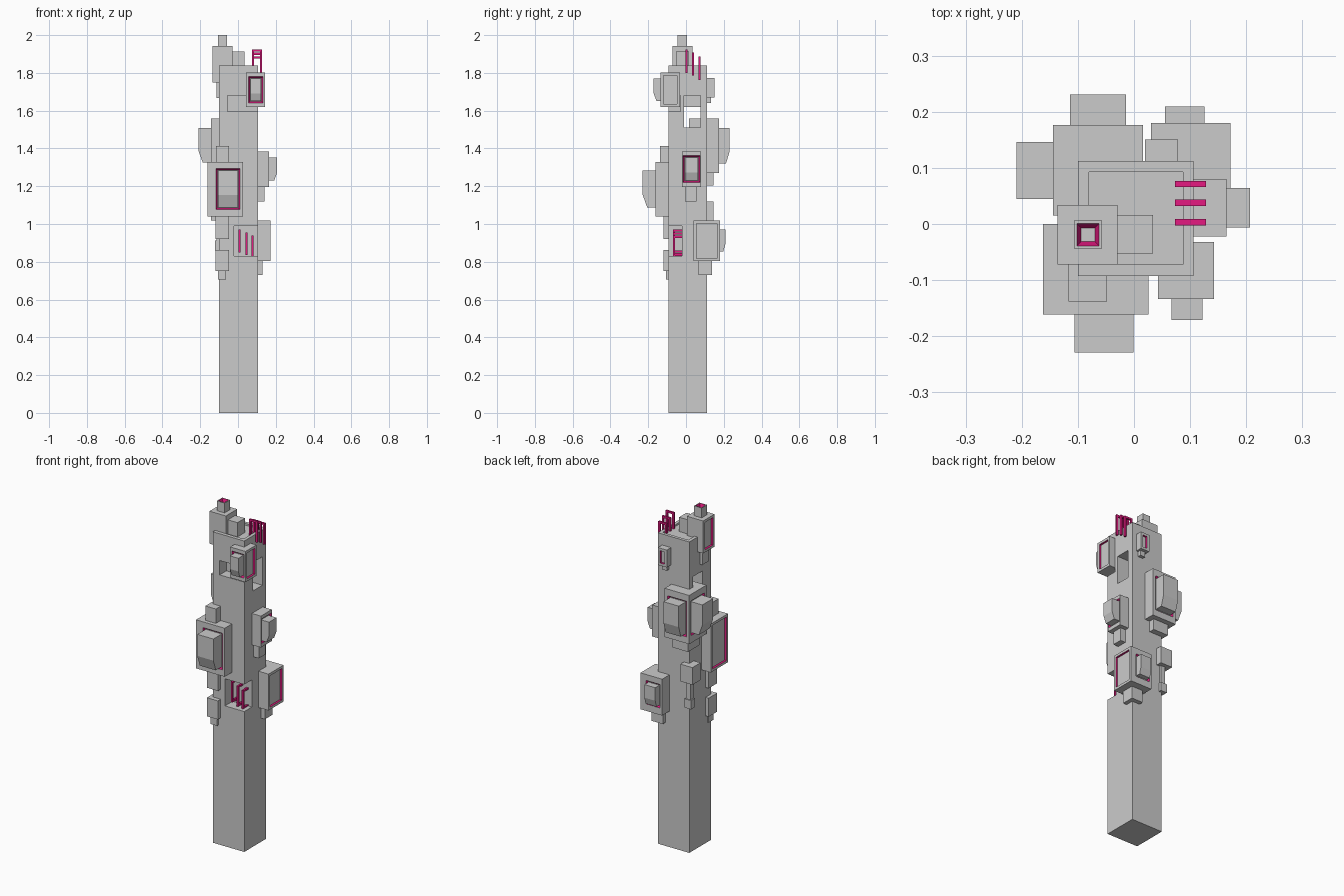
import bpy, bmesh
from mathutils import Vector

if "Cube" in bpy.data.objects:
    bpy.data.objects.remove(bpy.data.objects["Cube"])

pink = bpy.data.materials.new("pink_trim")
pink.diffuse_color = (0.78, 0.01, 0.22, 1)
pink.use_nodes = True
pink.node_tree.nodes["Principled BSDF"].inputs["Base Color"].default_value = pink.diffuse_color
DIRS = {"front": (0, -1, 0), "back": (0, 1, 0), "left": (-1, 0, 0),
        "right": (1, 0, 0), "top": (0, 0, 1)}


def finish(name, bm, mats=()):
    bmesh.ops.recalc_face_normals(bm, faces=bm.faces)
    me = bpy.data.meshes.new(name)
    bm.to_mesh(me)
    bm.free()
    for m in mats:
        me.materials.append(m)
    ob = bpy.data.objects.new(name, me)
    bpy.context.collection.objects.link(ob)
    return ob


def add_box(bm, x0, x1, y0, y1, z0, z1):
    for v in bmesh.ops.create_cube(bm, size=1)["verts"]:
        v.co = Vector((x1 if v.co.x > 0 else x0, y1 if v.co.y > 0 else y0,
                       z1 if v.co.z > 0 else z0))


def box(name, *b):
    bm = bmesh.new()
    add_box(bm, *b)
    return finish(name, bm)


def recess(bm, side, rect, slope, depth):
    """Sink a pink-walled pit into one side; rect is its outer outline."""
    d = Vector(DIRS[side])
    f = max((f for f in bm.faces if f.normal.dot(d) > 0.99),
            key=lambda f: f.calc_center_median().dot(d))
    a, b = [i for i in range(3) if abs(d[i]) < 0.5]
    bmesh.ops.inset_individual(bm, faces=[f], thickness=0.008)
    c = f.calc_center_median()
    for v in f.verts:
        v.co[a] = rect[1] if v.co[a] > c[a] else rect[0]
        v.co[b] = rect[3] if v.co[b] > c[b] else rect[2]
    bm.normal_update()
    ring = bmesh.ops.inset_individual(bm, faces=[f], thickness=slope, depth=-depth)
    for r in ring["faces"]:
        r.material_index = 1
    bm.normal_update()


def canopy(name, side, rect, inner, outer):
    """Protruding block with its lower outside edge cut off."""
    u0, u1, z0, z1 = rect
    h, p = z1 - z0, outer - inner
    prof = [(inner, z0), (inner, z1), (outer, z1), (outer, z0 + 0.34 * h),
            (outer - 0.3 * p, z0)]
    bm = bmesh.new()
    caps = []
    for u in (u0, u1):
        caps.append([bm.verts.new((u, o, z) if side in ("front", "back") else (o, u, z))
                     for o, z in prof])
        bm.faces.new(caps[-1])
    for i in range(5):
        j = (i + 1) % 5
        bm.faces.new((caps[0][i], caps[0][j], caps[1][j], caps[1][i]))
    finish(name, bm)


def module(name, b, tips=(), pits=()):
    """Box with canopies in trimmed recesses (tips) and plain sunken panels (pits)."""
    bm = bmesh.new()
    add_box(bm, *b)
    bm.normal_update()
    base = {"front": b[2], "back": b[3], "left": b[0], "right": b[1]}
    t = 0.011
    for side, (u0, u1, z0, z1), out in tips:
        recess(bm, side, (u0 - t, u1 + t, z0 - t, z1 + t), t, 0.01)
        sign = sum(DIRS[side])
        canopy(name + "_" + side + "_canopy", side, (u0, u1, z0, z1),
               base[side] - sign * 0.01, out)
    for side in pits:
        u = b[2:4] if side in ("left", "right") else b[0:2]
        m = 0.015
        recess(bm, side, (u[0] + m, u[1] - m, b[4] + m, b[5] - m), 0.0003, 0.012)
    return finish(name, bm, (None, pink))


# main column with carved openings
column = box("column", -0.1, 0.106, -0.093, 0.112, 0, 1.838)
cuts = [(-0.02, 0.2, -0.2, -0.022, 0.83, 0.99),     # lower corner notch
        (-0.055, 0.2, -0.2, -0.03, 1.595, 1.68),    # upper front notch
        (0.0, 0.2, -0.01, 0.077, 1.512, 1.68),      # right pocket
        (-0.2, 0.05, -0.01, 0.077, 1.512, 1.62),    # through opening
        (-0.08, 0.087, -0.072, 0.093, 1.828, 1.9)]  # sunken roof
for c in cuts:
    cutter = box("cutter", *c)
    cutter.hide_render = True
    mod = column.modifiers.new("cut", "BOOLEAN")
    mod.operation, mod.solver, mod.object = "DIFFERENCE", "EXACT", cutter
    bpy.context.view_layer.objects.active = column
    bpy.ops.object.modifier_apply(modifier=mod.name)
    bpy.data.objects.remove(cutter)

# large modules
module("front_left_module", (-0.162, 0.026, -0.161, 0.0, 1.04, 1.327),
       [("front", (-0.106, -0.001, 1.088, 1.282), -0.229)], ["left"])
module("back_left_module", (-0.144, 0.016, 0.015, 0.176, 1.27, 1.558),
       [("back", (-0.114, -0.014, 1.32, 1.508), 0.231),
        ("left", (0.045, 0.146, 1.325, 1.508), -0.209)])
module("right_module", (0.06, 0.165, -0.022, 0.08, 1.197, 1.383),
       [("right", (-0.006, 0.064, 1.23, 1.352), 0.207)])
module("upper_right_module", (0.043, 0.143, -0.134, -0.032, 1.62, 1.802),
       [("front", (0.067, 0.122, 1.652, 1.77), -0.171)], ["right"])
module("lower_back_module", (0.03, 0.172, 0.04, 0.18, 0.803, 1.018),
       [("back", (0.055, 0.126, 0.855, 0.972), 0.209)], ["right"])
module("upper_back_module", (0.02, 0.078, 0.08, 0.151, 1.67, 1.773), pits=["back"])
module("roof_module", (-0.136, -0.029, -0.072, 0.034, 1.75, 1.942), pits=["left"])

# chimney with funnel-shaped pink opening
bm = bmesh.new()
add_box(bm, -0.107, -0.057, -0.044, 0.006, 1.93, 2.0)
bm.normal_update()
recess(bm, "top", (-0.102, -0.062, -0.039, 0.001), 0.011, 0.02)
finish("chimney", bm, (None, pink))

# small blocks above and below the modules
blocks = {
    "front_module_cap": (-0.117, -0.048, -0.138, -0.06, 1.32, 1.412),
    "front_module_foot": (-0.12, -0.048, -0.118, -0.04, 0.92, 1.045),
    "front_pod": (-0.12, -0.048, -0.12, -0.04, 0.752, 0.862),
    "front_pod_foot": (-0.105, -0.063, -0.106, -0.06, 0.705, 0.755),
    "back_module_foot": (-0.115, -0.015, 0.04, 0.146, 1.205, 1.275),
    "back_pod": (-0.144, -0.065, 0.07, 0.146, 1.018, 1.12),
    "back_pod_foot": (-0.122, -0.08, 0.09, 0.128, 0.86, 0.912),
    "back_pod_neck": (-0.115, -0.085, 0.09, 0.122, 0.9, 1.02),
    "right_module_foot": (0.08, 0.14, -0.005, 0.055, 1.12, 1.2),
    "lower_module_foot": (0.055, 0.13, 0.065, 0.138, 0.73, 0.805),
    "upper_back_foot": (0.033, 0.066, 0.09, 0.132, 1.64, 1.672),
    "roof_module_foot": (-0.115, -0.06, -0.05, 0.012, 1.668, 1.755),
    "roof_block": (-0.03, 0.034, -0.053, 0.016, 1.82, 1.912),
}
for n, b in blocks.items():
    box(n, *b)

# bent pink rails on the roof edge and in the lower notch
w = 0.011
bm = bmesh.new()
for y, top, low in ((0.003, 1.925, 1.80), (0.038, 1.907, 1.785), (0.071, 1.887, 1.762)):
    r = (y - w / 2, y + w / 2)
    add_box(bm, 0.073, 0.128, *r, top - w, top)
    add_box(bm, 0.073, 0.073 + w, *r, 1.82, top)
    add_box(bm, 0.128 - w, 0.128, *r, low, top)
finish("roof_rails", bm, (pink,))
bm = bmesh.new()
for x, top, low in ((0.008, 0.972, 0.85), (0.044, 0.955, 0.835), (0.077, 0.938, 0.826)):
    r = (x - w / 2, x + w / 2)
    add_box(bm, *r, -0.07, -0.07 + w, low, top)
    add_box(bm, *r, -0.07, -0.018, top - w, top)
    add_box(bm, *r, -0.07, -0.018, low, low + w)
finish("notch_rails", bm, (pink,))
